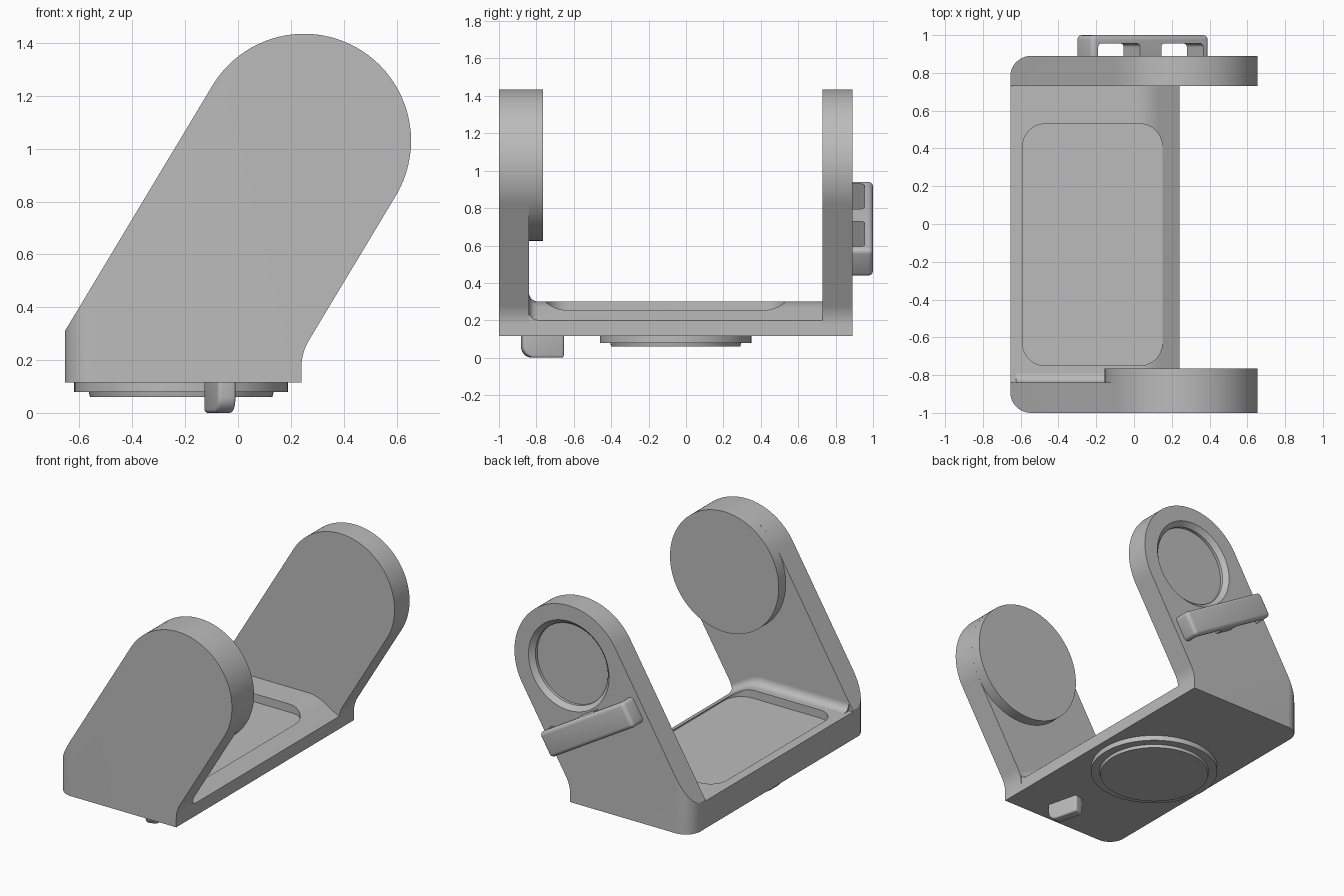
import bpy, bmesh
from math import sin, cos, pi, radians
from mathutils import Matrix, Vector

if "Cube" in bpy.data.objects:
    bpy.data.objects.remove(bpy.data.objects["Cube"], do_unlink=True)

grey = bpy.data.materials.new("plain grey")
grey.use_nodes = True
GREY = (0.5, 0.5, 0.5, 1)
grey.diffuse_color = GREY
grey.node_tree.nodes["Principled BSDF"].inputs["Base Color"].default_value = GREY

TILT = radians(31)                 # lean of the arms from vertical
HUB = Vector((0.25, 0, 1.03))      # centre of the round arm heads
HEAD_R = 0.405
FLOOR = 0.115                      # underside of the body
BACK = -0.655                      # straight rear side of the body


def arc(cx, cy, r, a0, a1, n=10):
    return [(cx + r * cos(radians(a0 + (a1 - a0) * i / n)),
             cy + r * sin(radians(a0 + (a1 - a0) * i / n))) for i in range(n + 1)]


def bend(p, q, s, n=8):
    """Soft curve from p to s, pulled towards q."""
    p, q, s = Vector(p), Vector(q), Vector(s)
    return [tuple(p * (1 - t) ** 2 + q * 2 * t * (1 - t) + s * t * t)
            for t in (i / n for i in range(n + 1))]


def place(axis, u, v, t):
    return {"x": (t, u, v), "y": (u, t, v), "z": (u, v, t)}[axis]


def finish(name, bm):
    bmesh.ops.recalc_face_normals(bm, faces=bm.faces)
    mesh = bpy.data.meshes.new(name)
    bm.to_mesh(mesh)
    bm.free()
    mesh.materials.append(grey)
    ob = bpy.data.objects.new(name, mesh)
    bpy.context.collection.objects.link(ob)
    return ob


def loft(name, rings, caps=True, closed=True):
    bm = bmesh.new()
    rows = [[bm.verts.new(p) for p in ring] for ring in rings]
    n = len(rows[0])
    for a, b in zip(rows, rows[1:]):
        for i in range(n if closed else n - 1):
            j = (i + 1) % n
            bm.faces.new((a[i], a[j], b[j], b[i]))
    if caps:
        bm.faces.new(rows[0])
        bm.faces.new(rows[-1])
    return finish(name, bm)


def prism(name, pts, axis, t0, t1):
    return loft(name, [[place(axis, u, v, t) for u, v in pts] for t in (t0, t1)])


def lathe(name, cu, cv, axis, profile, n=96):
    return loft(name, [[place(axis, cu + r * cos(2 * pi * i / n), cv + r * sin(2 * pi * i / n), t)
                        for i in range(n)] for r, t in profile])


def select(ob):
    bpy.ops.object.select_all(action="DESELECT")
    ob.select_set(True)
    bpy.context.view_layer.objects.active = ob


def apply(ob, mod):
    select(ob)
    bpy.ops.object.modifier_apply(modifier=mod.name)


def cut(ob, cutter, operation="DIFFERENCE"):
    mod = ob.modifiers.new("cut", "BOOLEAN")
    mod.operation = operation
    mod.solver = "EXACT"
    mod.object = cutter
    apply(ob, mod)
    bpy.data.objects.remove(cutter, do_unlink=True)


def bevel(ob, width):
    mod = ob.modifiers.new("round", "BEVEL")
    mod.width = width
    mod.segments = 4
    mod.angle_limit = radians(40)
    apply(ob, mod)


def rect(u0, v0, u1, v1):
    return [(u0, v0), (u1, v0), (u1, v1), (u0, v1)]


def rounded_rect(u0, v0, u1, v1, r):
    return (arc(u1 - r, v1 - r, r, 0, 90) + arc(u0 + r, v1 - r, r, 90, 180)
            + arc(u0 + r, v0 + r, r, 180, 270) + arc(u1 - r, v0 + r, r, 270, 360))


# Leaning arm outline, trimmed by a plan shape with one rounded rear corner
outline = ([(-0.772, FLOOR), (0.24, FLOOR)]
           + bend((0.24, 0.17), (0.24, 0.228), (0.271, 0.279))
           + arc(HUB.x, HUB.z, HEAD_R, -31, 149, 64))


def arm(name, inner, outer):
    s = 1 if outer > inner else -1
    ob = prism(name, outline, "y", inner, outer + s * 0.05)
    r = 0.11
    corner = [(BACK + r - r * cos(a), outer - s * r * (1 - sin(a)))
              for a in (pi / 2 * i / 12 for i in range(13))]
    plan = corner + [(1, outer), (1, inner - s * 0.1), (BACK, inner - s * 0.1)]
    cut(ob, prism("trim", plan, "z", -0.2, 2), "INTERSECT")
    return ob


parts = [arm("front_arm", -0.84, -1.0)]
back_arm = arm("back_arm", 0.73, 0.89)
parts.append(back_arm)

# Round recess with a chamfered rim on the back arm
cut(back_arm, lathe("recess", HUB.x, HUB.z, "y",
                    [(0.27, 0.84), (0.27, 0.86), (0.30, 0.89), (0.30, 0.95)]))

# Thick round pad inside the front arm
parts.append(lathe("front_pad", HUB.x, HUB.z, "y", [(HEAD_R, -0.84), (HEAD_R, -0.765)]))

# Base with a sloping front lip and a shallow tray
top = [(0.24, 0.2)] + bend((0.13, 0.266), (0.073, 0.30), (0.01, 0.30)) + [(BACK, 0.30)]
base = prism("base", [(BACK, FLOOR), (0.24, FLOOR)] + top, "y", -0.84, 0.73)
cut(base, prism("tray", rounded_rect(-0.59, -0.75, 0.15, 0.53, 0.12), "z", 0.245, 0.6))
parts.append(base)

# Concave fillet where the base meets the front arm
R = 0.05
cove = arc(-0.84 + R, R, R, 180, 270, 8) + [(-0.84, 0)]
path = top[:-1] + [(BACK + 0.03, 0.30)]
parts.append(loft("base_fillet", [[(x, y, z + h) for y, h in cove] for x, z in path]))

# Strap bar across the back arm, with two slots
bar = prism("strap_bar", rect(-0.363, -0.085, 0.363, 0.085), "y", 0.84, 1.0)
bevel(bar, 0.025)
for side in (-1, 1):
    mid = side * 0.195
    cut(bar, prism("slot", rounded_rect(mid - 0.13, 0.75, mid + 0.13, 0.955, 0.02),
                   "z", -0.3, 0.3))
bar.matrix_world = Matrix.Translation((0.045, 0, 0.69)) @ Matrix.Rotation(TILT, 4, "Y")
parts.append(bar)

# Stepped round foot under the base
parts.append(lathe("foot", -0.215, -0.055, "z",
                   [(HEAD_R, 0.12), (HEAD_R, 0.08), (0.35, 0.08), (0.345, 0.06)]))

# Small angled peg under the front
peg = prism("peg", arc(-0.052, 0.06, 0.06, 180, 270) + [(0.112, 0), (0.112, 0.15), (-0.112, 0.15)],
            "x", -0.035, 0.035)
bevel(peg, 0.012)
peg.matrix_world = Matrix.Translation((-0.068, -0.768, 0)) @ Matrix.Rotation(radians(14), 4, "Z")
parts.append(peg)

for ob in parts:
    select(ob)
    bpy.ops.object.shade_smooth_by_angle(angle=radians(30))
